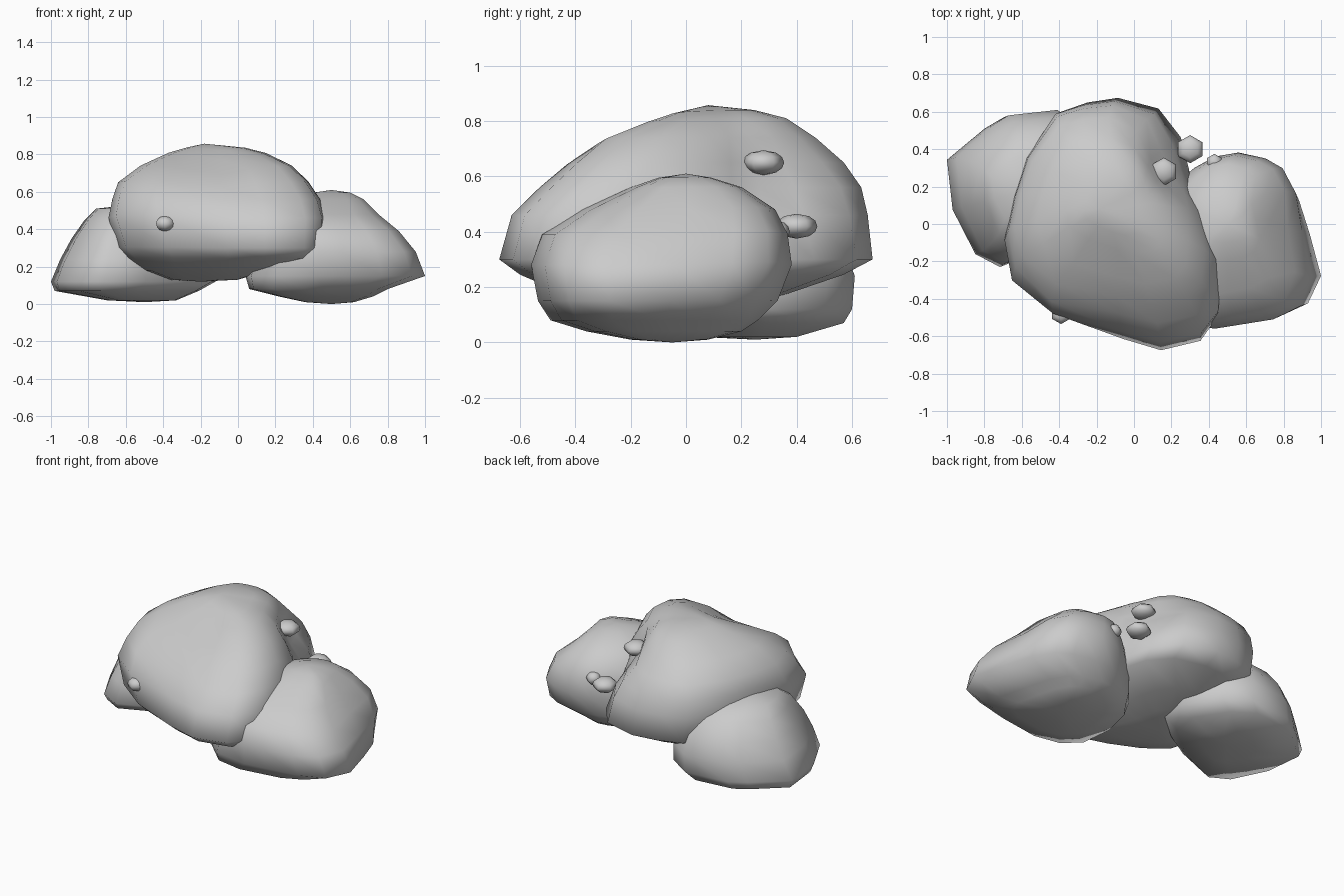
import bpy
import bmesh
import math
from mathutils import Vector

cube = bpy.data.objects.get("Cube")
if cube:
    bpy.data.objects.remove(cube, do_unlink=True)

stone = bpy.data.materials.new("grey stone")
stone.use_nodes = True
GREY = (0.6, 0.6, 0.6, 1)
stone.diffuse_color = GREY
stone.node_tree.nodes["Principled BSDF"].inputs["Base Color"].default_value = GREY


def build_stone(name, outline, levels, bottom, top, pushes=()):
    """Loft an outline through levels (z, x0, x1, y0, y1), closed by two poles."""
    xs, ys = zip(*outline)
    ax, bx, ay, by = min(xs), max(xs), min(ys), max(ys)
    bm = bmesh.new()
    rings = []
    for z, x0, x1, y0, y1 in levels:
        rings.append([bm.verts.new((x0 + (x - ax) / (bx - ax) * (x1 - x0),
                                    y0 + (y - ay) / (by - ay) * (y1 - y0), z))
                      for x, y in outline])
    low, high = bm.verts.new(bottom), bm.verts.new(top)
    n = len(outline)
    for i in range(n):
        j = (i + 1) % n
        bm.faces.new((low, rings[0][j], rings[0][i]))
        bm.faces.new((high, rings[-1][i], rings[-1][j]))
        for a, b in zip(rings, rings[1:]):
            bm.faces.new((a[i], a[j], b[j], b[i]))
    # Soft hollows and bulges: (centre, radius, offset)
    for centre, radius, offset in pushes:
        for v in bm.verts:
            d = (v.co - Vector(centre)).length / radius
            v.co += Vector(offset) * math.exp(-d * d)
    bmesh.ops.recalc_face_normals(bm, faces=bm.faces[:])
    for f in bm.faces:
        f.smooth = True
    mesh = bpy.data.meshes.new(name)
    bm.to_mesh(mesh)
    bm.free()
    mesh.materials.append(stone)
    obj = bpy.data.objects.new(name, mesh)
    bpy.context.collection.objects.link(obj)


# Large boulder resting on the other two
build_stone(
    "top_boulder",
    [(-.42, .60), (-.27, .65), (-.1, .675), (.13, .62), (.26, .47), (.3, .32),
     (.33, .16), (.38, .03), (.47, -.28), (.45, -.5), (.36, -.62), (.14, -.67),
     (-.07, -.61), (-.4, -.47), (-.63, -.3), (-.69, -.1), (-.65, .12), (-.58, .35)],
    [(.13, -.36, .0, -.25, .2), (.18, -.5, .16, -.45, .38),
     (.245, -.6, .43, -.6, .57), (.3, -.65, .46, -.675, .675),
     (.46, -.69, .47, -.63, .66), (.56, -.67, .44, -.53, .64),
     (.65, -.64, .38, -.43, .58), (.74, -.52, .29, -.32, .48),
     (.81, -.37, .15, -.16, .37), (.84, -.27, .04, -.06, .25)],
    (-.2, 0, .12), (-.18, .08, .86),
    [((-.1, -.24, .76), .2, (0, 0, -.05)),
     ((.23, .36, .6), .2, (-.08, -.06, 0)),
     ((.12, .48, .66), .22, (-.05, -.035, 0)),
     ((-.48, -.36, .56), .2, (-.06, -.07, .04))])

# Boulder on the left
build_stone(
    "left_boulder",
    [(.3, .3), (.42, .36), (.56, .38), (.71, .34), (.8, .28), (.88, .15),
     (.94, -.04), (1, -.28), (.93, -.44), (.77, -.51), (.56, -.54), (.42, -.56),
     (.2, -.52), (.07, -.4), (.04, -.15), (.1, .1), (.19, .22)],
    [(.01, .36, .62, -.2, .08), (.04, .22, .72, -.36, .2),
     (.08, .06, .8, -.49, .26), (.15, .04, 1, -.535, .33),
     (.28, .09, .95, -.56, .38), (.39, .14, .86, -.52, .365),
     (.48, .2, .75, -.38, .32), (.56, .3, .67, -.2, .2),
     (.595, .4, .6, -.1, .09)],
    (.5, -.05, 0), (.5, 0, .61),
    [((.76, .2, .38), .18, (.04, .03, .02))])

# Boulder on the right
build_stone(
    "right_boulder",
    [(-1, .35), (-.8, .52), (-.7, .58), (-.42, .61), (-.27, .51), (-.13, .3),
     (-.15, .12), (-.32, -.03), (-.5, -.14), (-.72, -.23), (-.85, -.16),
     (-.92, -.02), (-.97, .08)],
    [(.02, -.7, -.33, .05, .4), (.07, -.98, -.21, -.19, .57),
     (.12, -1, -.12, -.23, .6), (.24, -.95, -.14, -.21, .61),
     (.35, -.89, -.18, -.17, .57), (.45, -.82, -.25, -.1, .49),
     (.51, -.76, -.35, .0, .37)],
    (-.5, .25, .01), (-.58, .18, .53))


# Small six-sided pebbles lodged against the boulders
def pebble(name, x, y, z, r, h):
    hexagon = [(math.sin(k * math.pi / 3), math.cos(k * math.pi / 3))
               for k in range(6)]
    levels = []
    for t in (-.8, -.45, 0, .45, .8):
        s = math.sqrt(1 - t * t) * r
        levels.append((z + t * h, x - s * .87, x + s * .87, y - s, y + s))
    build_stone(name, hexagon, levels, (x, y, z - h), (x, y, z + h))


pebble("upper_back_pebble", .16, .28, .65, .075, .045)
pebble("lower_back_pebble", .30, .40, .42, .075, .045)
pebble("left_pebble", .43, .33, .40, .045, .04)
pebble("front_pebble", -.39, -.48, .43, .055, .042)
